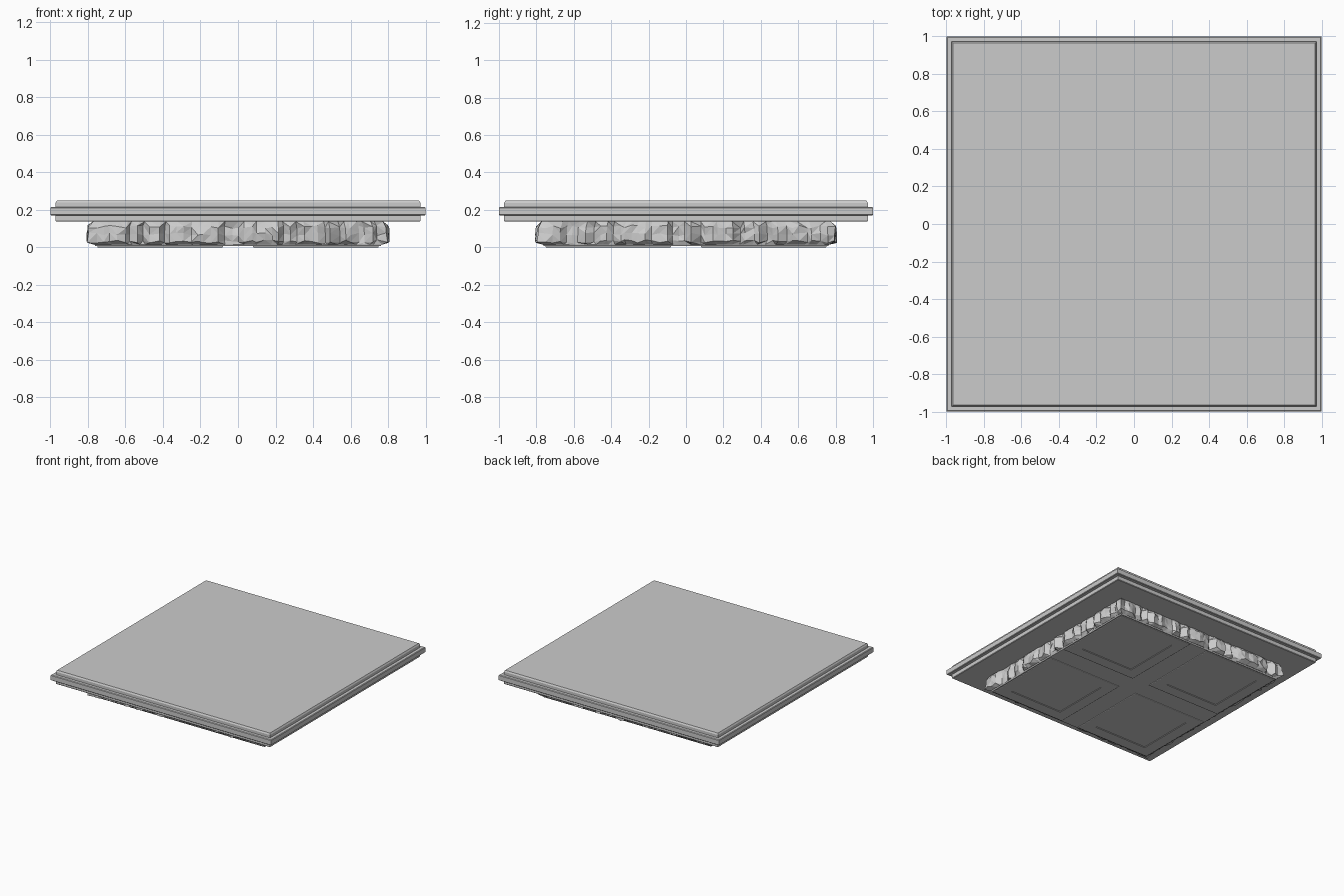
import bpy, bmesh, random
from mathutils import Vector

if "Cube" in bpy.data.objects:
    bpy.data.objects.remove(bpy.data.objects["Cube"])

random.seed(7)


def finish(name, bm):
    bmesh.ops.recalc_face_normals(bm, faces=bm.faces)
    me = bpy.data.meshes.new(name)
    bm.to_mesh(me)
    bm.free()
    ob = bpy.data.objects.new(name, me)
    bpy.context.collection.objects.link(ob)
    return ob


def stepped_square(name, profile, centre=(0, 0)):
    """Stack square rings from (half_width, z) pairs and cap both ends."""
    bm = bmesh.new()
    rings = []
    for h, z in profile:
        rings.append([bm.verts.new((centre[0] + sx * h, centre[1] + sy * h, z))
                      for sx, sy in ((-1, -1), (1, -1), (1, 1), (-1, 1))])
    for a, b in zip(rings, rings[1:]):
        for i in range(4):
            j = (i + 1) % 4
            bm.faces.new((a[i], a[j], b[j], b[i]))
    bm.faces.new(rings[0])
    bm.faces.new(rings[-1])
    return finish(name, bm)


# Moulded slab with a projecting middle band
stepped_square("top_slab", [
    (0.968, 0.137), (0.972, 0.141), (0.972, 0.17), (0.995, 0.17),
    (1.0, 0.174), (1.0, 0.211), (0.995, 0.215), (0.972, 0.215),
    (0.972, 0.238), (0.965, 0.25)])


# Rough hewn stone core: irregular vertical chips round the edge
def rough_core():
    bm = bmesh.new()
    levels = [(0.015, 0.765), (0.032, 0.785), (0.07, 0.785),
              (0.11, 0.782), (0.137, 0.77)]
    per_side = 44
    columns = []
    for side in range(4):
        for k in range(per_side):
            t = -1 + 2 * k / per_side
            if k:
                t += random.uniform(-0.012, 0.012)
            push = 0.012 if k == 0 else random.choice((0.016, 0.012, -0.002, -0.025))
            columns.append((side, t, push, k == 0))
    rings = []
    for n, (z, half) in enumerate(levels):
        ring = []
        for side, t, push, corner in columns:
            middle = 0 < n < len(levels) - 1
            amount = push + random.uniform(-0.008, 0.008) if middle else push * 0.3
            dz = random.uniform(-0.009, 0.009) if middle else 0
            out = half + amount
            along = -out if corner else t * half
            p = Vector((along, -out, z + dz))
            for _ in range(side):
                p = Vector((-p.y, p.x, p.z))
            ring.append(bm.verts.new(p))
        rings.append(ring)
    count = len(columns)
    for a, b in zip(rings, rings[1:]):
        for i in range(count):
            j = (i + 1) % count
            if random.random() < 0.5:
                bm.faces.new((a[i], a[j], b[j]))
                bm.faces.new((a[i], b[j], b[i]))
            else:
                bm.faces.new((a[i], a[j], b[i]))
                bm.faces.new((a[j], b[j], b[i]))
    bm.faces.new(rings[0])
    bm.faces.new(rings[-1])
    finish("rough_stone_core", bm)


rough_core()

# Thin plate under the core
stepped_square("under_plate", [(0.76, 0.006), (0.765, 0.016)])

# Four quarter panels leaving a cross shaped channel, each with a sunken field
for sx in (-1, 1):
    for sy in (-1, 1):
        stepped_square("quarter_panel", [
            (0.335, 0.012), (0.335, 0.002), (0.332, 0.0),
            (0.24, 0.0), (0.236, 0.004)], (sx * 0.415, sy * 0.415))
